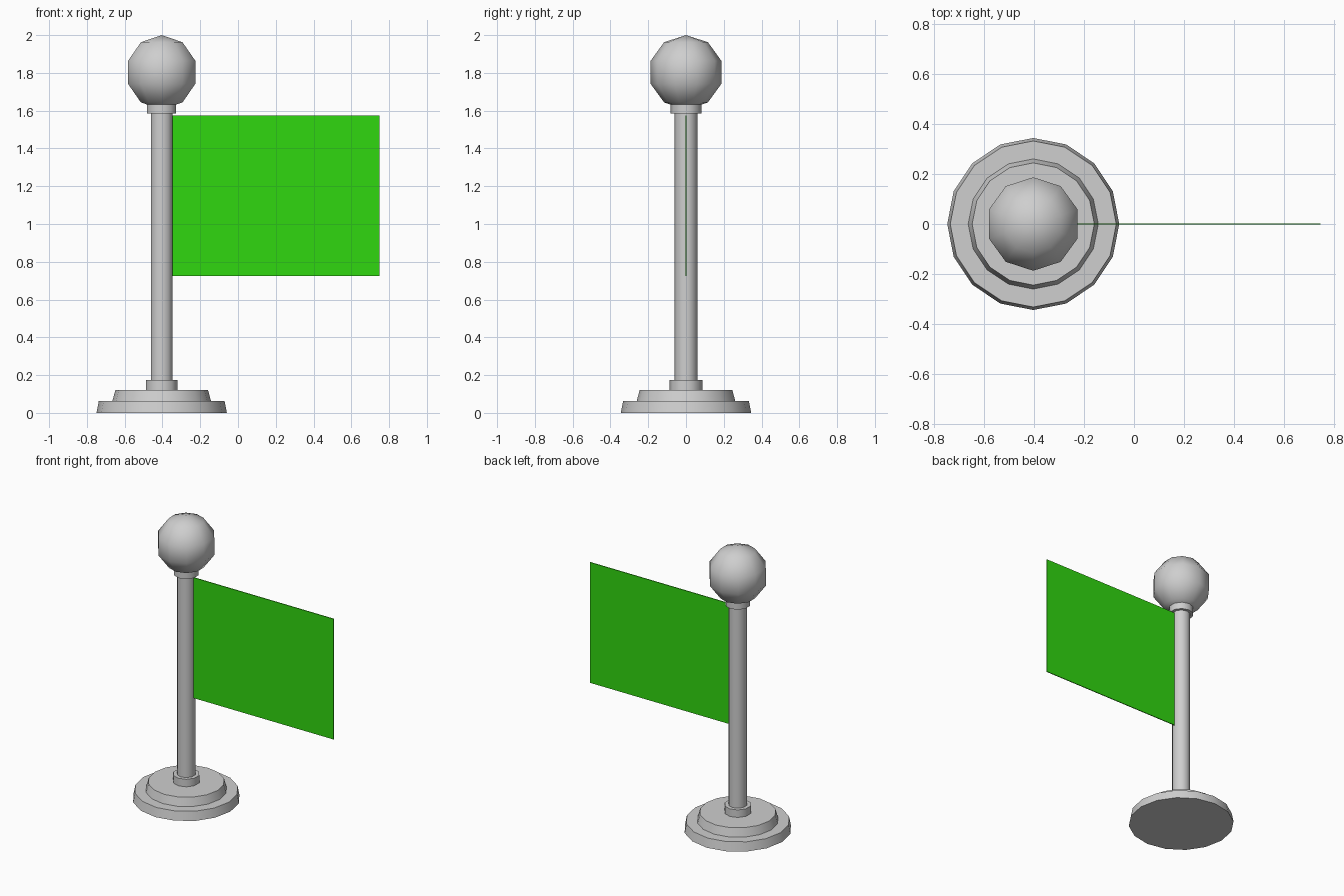
import bpy, bmesh, math

if "Cube" in bpy.data.objects:
    bpy.data.objects.remove(bpy.data.objects["Cube"])

AXIS_X = -0.404  # the pole stands left of centre


def material(name, rgb):
    m = bpy.data.materials.new(name)
    m.diffuse_color = (*rgb, 1)
    m.use_nodes = True
    m.node_tree.nodes["Principled BSDF"].inputs["Base Color"].default_value = m.diffuse_color
    return m


GREY = material("light_grey", (0.62, 0.62, 0.62))
GREEN = material("bright_green", (0.03, 0.68, 0.005))


def finish(name, bm, mat):
    bmesh.ops.recalc_face_normals(bm, faces=bm.faces)
    mesh = bpy.data.meshes.new(name)
    bm.to_mesh(mesh)
    bm.free()
    ob = bpy.data.objects.new(name, mesh)
    bpy.context.collection.objects.link(ob)
    mesh.materials.append(mat)
    return ob


def lathe(name, profile, sides):
    """Turn (radius, height) points around the pole axis, with a corner on +y."""
    bm = bmesh.new()
    rings = []
    for r, z in profile:
        if r == 0:
            rings.append([bm.verts.new((AXIS_X, 0, z))] * sides)
            continue
        ring = []
        for i in range(sides):
            a = math.pi / 2 + math.tau * i / sides
            ring.append(bm.verts.new((AXIS_X + r * math.cos(a), r * math.sin(a), z)))
        rings.append(ring)
    for low, high in zip(rings, rings[1:]):
        for i in range(sides):
            j = (i + 1) % sides
            corners = dict.fromkeys((low[i], low[j], high[j], high[i]))
            bm.faces.new(list(corners))
    # Flat caps on open ends
    for (r, _), ring in ((profile[0], rings[0]), (profile[-1], rings[-1])):
        if r > 0:
            bm.faces.new(ring)
    ob = finish(name, bm, GREY)
    bpy.ops.object.select_all(action='DESELECT')
    ob.select_set(True)
    bpy.context.view_layer.objects.active = ob
    bpy.ops.object.shade_smooth_by_angle(angle=math.radians(45))
    return ob


# Stepped round base
lathe("base_lower_step", [(0.345, 0), (0.333, 0.063)], 16)
lathe("base_upper_step", [(0.261, 0.063), (0.245, 0.122)], 16)

# Pole with a collar at each end
lathe("bottom_collar", [(0.087, 0.122), (0.087, 0.175)], 10)
lathe("pole", [(0.0605, 0.122), (0.0605, 1.62)], 10)
lathe("top_collar", [(0.081, 1.585), (0.081, 1.635)], 10)

# Ball finial
R, CZ, RINGS = 0.197, 1.803, 5
ball = [(0, CZ - R)]
for k in range(1, RINGS):
    t = math.pi * k / RINGS
    ball.append((R * math.sin(t), CZ - R * math.cos(t)))
ball.append((0, CZ + R))
lathe("ball_finial", ball, 10)

# Thin flat flag
bm = bmesh.new()
bmesh.ops.create_cube(bm, size=1)
x0, x1, z0, z1 = -0.35, 0.748, 0.725, 1.575
for v in bm.verts:
    v.co = (x1 if v.co.x > 0 else x0, math.copysign(0.003, v.co.y), z1 if v.co.z > 0 else z0)
finish("flag", bm, GREEN)
